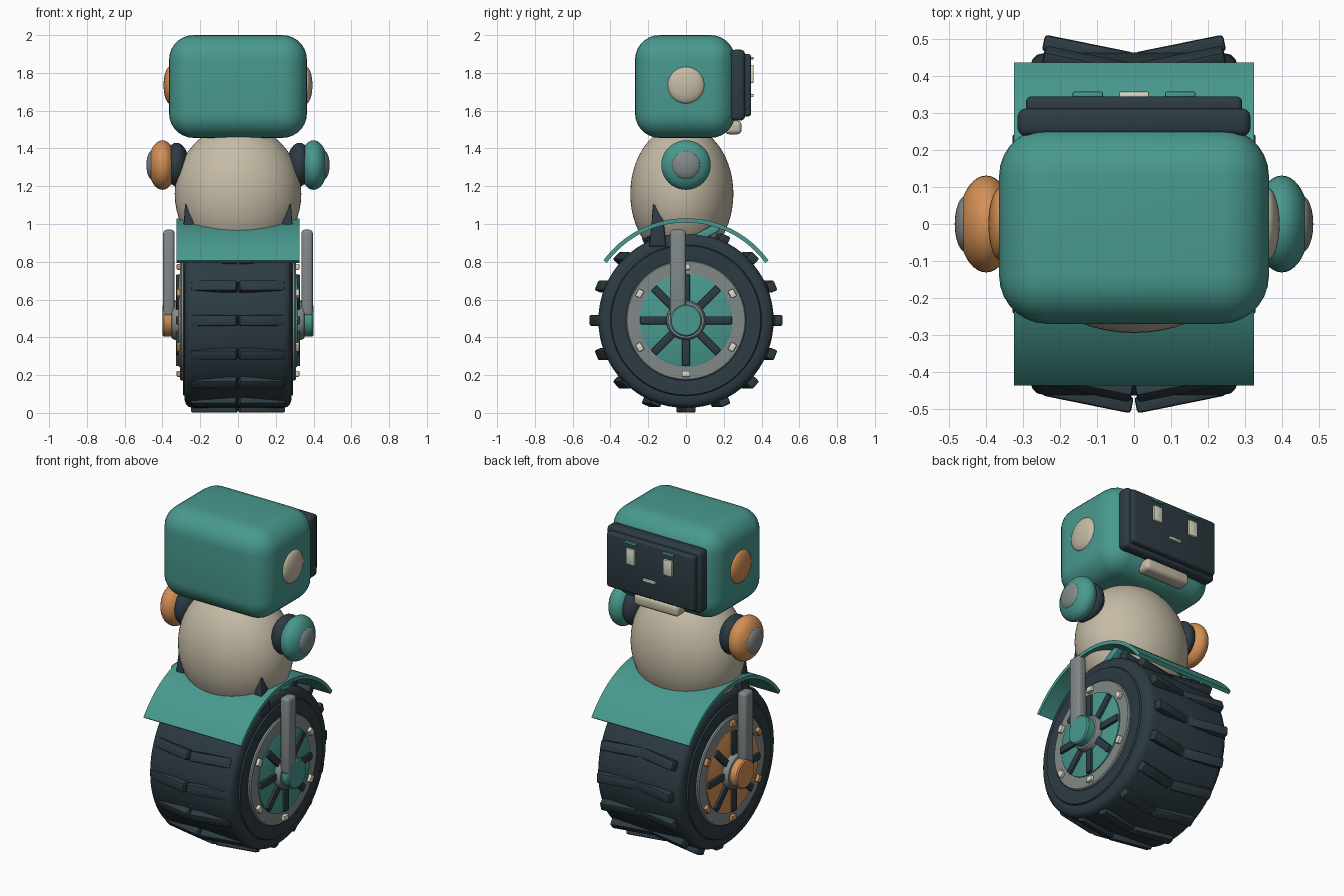
import bpy, bmesh, math
from mathutils import Matrix, Vector, Euler

if "Cube" in bpy.data.objects:
    bpy.data.objects.remove(bpy.data.objects["Cube"])


def mat(name, rgb):
    m = bpy.data.materials.new(name)
    m.diffuse_color = (*rgb, 1)
    m.use_nodes = True
    m.node_tree.nodes["Principled BSDF"].inputs["Base Color"].default_value = m.diffuse_color
    return m


TEAL = mat("teal", (0.065, 0.32, 0.275))
CREAM = mat("cream", (0.56, 0.50, 0.38))
ORANGE = mat("orange", (0.66, 0.28, 0.09))
DARK = mat("dark_slate", (0.026, 0.044, 0.056))
GREY = mat("grey", (0.22, 0.25, 0.25))
PALE = mat("pale", (0.70, 0.73, 0.57))
AXLE = 0.49  # wheel centre height


def finish(bm, name, m, angle=35):
    bmesh.ops.recalc_face_normals(bm, faces=bm.faces)
    me = bpy.data.meshes.new(name)
    bm.to_mesh(me)
    bm.free()
    me.materials.append(m)
    ob = bpy.data.objects.new(name, me)
    bpy.context.collection.objects.link(ob)
    bpy.context.view_layer.objects.active = ob
    ob.select_set(True)
    bpy.ops.object.shade_smooth_by_angle(angle=math.radians(angle))
    ob.select_set(False)
    return ob


def add_box(bm, loc, size, rot=(0, 0, 0), bevel=0.0, seg=2, taper=1.0):
    t = bmesh.new()
    bmesh.ops.create_cube(t, size=1)
    for v in t.verts:
        if v.co.z > 0:
            v.co.x *= taper
            v.co.y *= taper
        v.co = Vector(a * b for a, b in zip(v.co, size))
    if bevel:
        bmesh.ops.bevel(t, geom=t.edges[:], offset=bevel, segments=seg,
                        profile=0.5, affect='EDGES')
    t.transform(Matrix.Translation(loc) @ Euler(rot).to_matrix().to_4x4())
    tmp = bpy.data.meshes.new("tmp")
    t.to_mesh(tmp)
    t.free()
    bm.from_mesh(tmp)
    bpy.data.meshes.remove(tmp)


def box(name, m, *args, angle=35, **kw):
    bm = bmesh.new()
    add_box(bm, *args, **kw)
    return finish(bm, name, m, angle)


def ball(name, m, loc, radii, rot=(0, 0, 0), seg=40):
    bm = bmesh.new()
    bmesh.ops.create_uvsphere(bm, u_segments=seg, v_segments=seg // 2, radius=1)
    bm.transform(Matrix.Translation(loc) @ Euler(rot).to_matrix().to_4x4()
                 @ Matrix.Diagonal((*radii, 1)))
    return finish(bm, name, m)


def lathe_x(name, m, profile, seg=64):
    """Spin (x, radius) points round the axle."""
    bm = bmesh.new()
    rings = []
    for x, r in profile:
        rings.append([bm.verts.new((x, r * math.cos(a), AXLE + r * math.sin(a)))
                      for a in (2 * math.pi * i / seg for i in range(seg))])
    for p, q in zip(rings, rings[1:]):
        for i in range(seg):
            j = (i + 1) % seg
            bm.faces.new((p[i], p[j], q[j], q[i]))
    bm.faces.new(rings[0])
    bm.faces.new(rings[-1])
    return finish(bm, name, m)


# tyre
half = [(0.285, 0.30), (0.292, 0.33), (0.292, 0.395), (0.283, 0.40),
        (0.283, 0.42), (0.275, 0.445), (0.262, 0.458), (0.235, 0.464)]
lathe_x("tyre", DARK, half + [(-x, r) for x, r in reversed(half)])

# tread lugs: two slanted rows of sixteen
bm = bmesh.new()
for i in range(16):
    a = i * math.pi / 8
    for s in (-1, 1):
        add_box(bm, (s * 0.125, 0.466 * math.cos(a), AXLE + 0.466 * math.sin(a)),
                (0.245, 0.045, 0.058), (a, 0, s * 0.2), bevel=0.009)
finish(bm, "tread_lugs", DARK)

# wheel sides, fork and arms
for s, side, accent, bolt, ear in ((1, "right", TEAL, PALE, CREAM),
                                   (-1, "left", ORANGE, ORANGE, ORANGE)):
    lathe_x(side + "_rim", GREY, [(s * 0.26, 0.318), (s * 0.300, 0.318),
                                  (s * 0.306, 0.312), (s * 0.306, 0.2)])
    lathe_x(side + "_wheel_disc", accent, [(s * 0.27, 0.246), (s * 0.312, 0.246),
                                           (s * 0.314, 0.242)])
    bm = bmesh.new()
    for i in range(8):
        a = i * math.pi / 4
        add_box(bm, (s * 0.314, 0.165 * math.cos(a), AXLE + 0.165 * math.sin(a)),
                (0.03, 0.155, 0.042), (a, 0, 0), bevel=0.006)
    finish(bm, side + "_spokes", DARK)
    bm = bmesh.new()
    for i in range(6):
        a = math.pi / 6 + i * math.pi / 3
        add_box(bm, (s * 0.31, 0.283 * math.cos(a), AXLE + 0.283 * math.sin(a)),
                (0.03, 0.032, 0.044), (a, 0, 0), bevel=0.006)
    finish(bm, side + "_bolts", bolt)
    lathe_x(side + "_hub", GREY, [(s * 0.30, 0.104), (s * 0.335, 0.104),
                                  (s * 0.35, 0.095), (s * 0.355, 0.08)], 40)
    lathe_x(side + "_hub_cap", accent, [(s * 0.34, 0.085), (s * 0.393, 0.085),
                                        (s * 0.40, 0.078)], 40)
    box(side + "_fork", GREY, (s * 0.366, -0.043, 0.74), (0.06, 0.084, 0.46),
        bevel=0.018, seg=3)

    # tapered posts and braces between fender and body
    box(side + "_post", DARK, (s * 0.262, -0.15, 0.995), (0.07, 0.09, 0.23),
        bevel=0.008, taper=0.5)
    box(side + "_brace", TEAL, (s * 0.24, 0.105, 0.95), (0.05, 0.15, 0.045),
        rot=(0.5, 0, 0), bevel=0.008)

    # shoulder, arm pod, end cap
    ball(side + "_shoulder", DARK, (s * 0.325, 0, 1.315), (0.065, 0.112, 0.115))
    ball(side + "_arm_pod", accent, (s * 0.40, 0, 1.312), (0.075, 0.131, 0.131))
    ball(side + "_arm_cap", GREY, (s * 0.455, 0, 1.312), (0.03, 0.076, 0.076))

    # ear disc
    ball(side + "_ear", ear, (s * 0.36, 0, 1.735), (0.034, 0.098, 0.098))

# curved fender
bm = bmesh.new()
n = 32
rows = []
for i in range(n + 1):
    a = math.radians(-54 + 108 * i / n)
    rows.append([bm.verts.new((x, r * math.sin(a), AXLE + r * math.cos(a)))
                 for x, r in ((-0.325, 0.518), (0.325, 0.518),
                              (0.325, 0.54), (-0.325, 0.54))])
for p, q in zip(rows, rows[1:]):
    for k in range(4):
        bm.faces.new((p[k], p[(k + 1) % 4], q[(k + 1) % 4], q[k]))
bm.faces.new(rows[0])
bm.faces.new(rows[-1])
finish(bm, "fender", TEAL)

# body and head
ball("body", CREAM, (0, -0.022, 1.16), (0.335, 0.273, 0.365), seg=56)
box("head", TEAL, (0, -0.005, 1.728), (0.73, 0.53, 0.544), bevel=0.13, seg=7,
    angle=60)

# face screen, stepped
box("visor_frame", DARK, (0, 0.275, 1.735), (0.63, 0.075, 0.375), bevel=0.022, seg=3)
box("visor_screen", DARK, (0, 0.318, 1.735), (0.585, 0.054, 0.33), bevel=0.014, seg=3)

# facial features and chin
for s, side in ((1, "right"), (-1, "left")):
    box(side + "_eye", PALE, (s * 0.125, 0.349, 1.795), (0.058, 0.018, 0.095),
        bevel=0.005)
    box(side + "_brow", TEAL, (s * 0.125, 0.349, 1.877), (0.082, 0.018, 0.014),
        bevel=0.004)
box("mouth", PALE, (0, 0.349, 1.68), (0.082, 0.018, 0.016), bevel=0.004)
box("chin", CREAM, (0, 0.25, 1.511), (0.30, 0.09, 0.072), bevel=0.024, seg=4)
